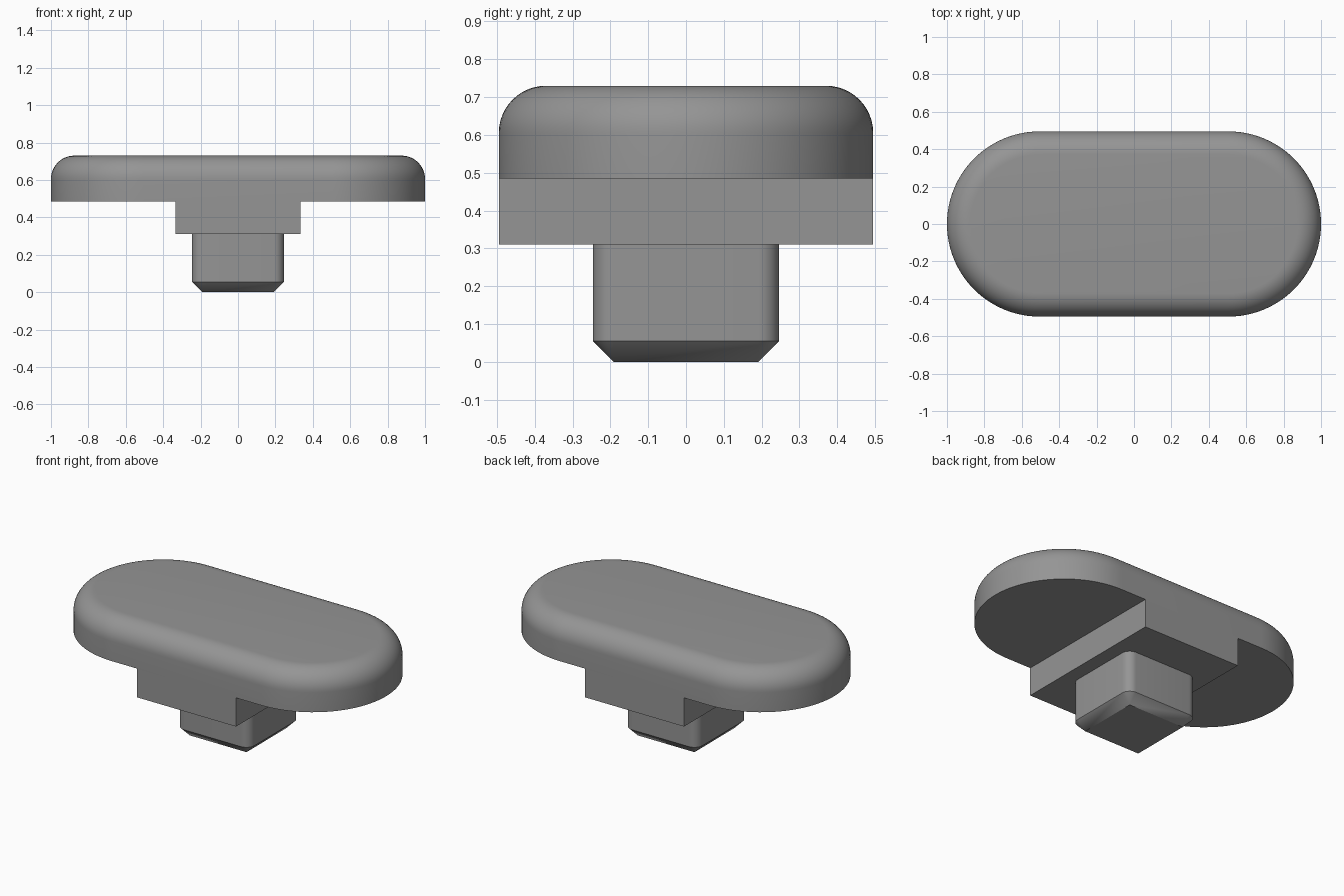
import bpy, bmesh, math

if "Cube" in bpy.data.objects:
    bpy.data.objects.remove(bpy.data.objects["Cube"])

grey = bpy.data.materials.new("plain_grey")
grey.diffuse_color = (0.3, 0.3, 0.3, 1)
grey.use_nodes = True
grey.node_tree.nodes["Principled BSDF"].inputs["Base Color"].default_value = grey.diffuse_color


def ring(bm, cx, cy, r, z, seg):
    """Rounded rectangle: four arcs of radius r around (+-cx, +-cy)."""
    pts = []
    for q, (sx, sy) in enumerate([(1, 1), (-1, 1), (-1, -1), (1, -1)]):
        for i in range(seg + 1):
            a = (q + i / seg) * math.pi / 2
            pts.append(bm.verts.new((sx * cx + r * math.cos(a), sy * cy + r * math.sin(a), z)))
    return pts


def loft(name, cx, cy, profile, seg, cap_top=True):
    """Stack rounded rectangles along a (radius, height) profile, bottom to top."""
    bm = bmesh.new()
    rings = [ring(bm, cx, cy, r, z, seg) for r, z in profile]
    n = len(rings[0])
    for lo, hi in zip(rings, rings[1:]):
        for i in range(n):
            j = (i + 1) % n
            bm.faces.new((lo[i], lo[j], hi[j], hi[i]))
    bm.faces.new(rings[0][::-1])
    if cap_top:
        bm.faces.new(rings[-1])
    bmesh.ops.remove_doubles(bm, verts=bm.verts, dist=1e-5)
    bmesh.ops.recalc_face_normals(bm, faces=bm.faces)
    mesh = bpy.data.meshes.new(name)
    bm.to_mesh(mesh)
    bm.free()
    mesh.materials.append(grey)
    obj = bpy.data.objects.new(name, mesh)
    bpy.context.collection.objects.link(obj)
    bpy.ops.object.select_all(action='DESELECT')
    obj.select_set(True)
    bpy.context.view_layer.objects.active = obj
    bpy.ops.object.shade_smooth_by_angle(angle=math.radians(30))
    return obj


# Stadium-shaped cap with a rounded upper rim
fillet, steps = 0.125, 12
rim = [(0.495 - fillet + fillet * math.cos(i / steps * math.pi / 2),
        0.605 + fillet * math.sin(i / steps * math.pi / 2)) for i in range(steps + 1)]
loft("cap", 0.505, 0, [(0.495, 0.485)] + rim, 24)

# Cross block, flush with the cap's long sides
loft("cross_block", 0.333, 0.495, [(0, 0.31), (0, 0.485)], 1, cap_top=False)

# Square peg with rounded corners and a chamfered tip
loft("peg", 0.191, 0.191, [(0, 0), (0.055, 0.055), (0.055, 0.31)], 8, cap_top=False)
